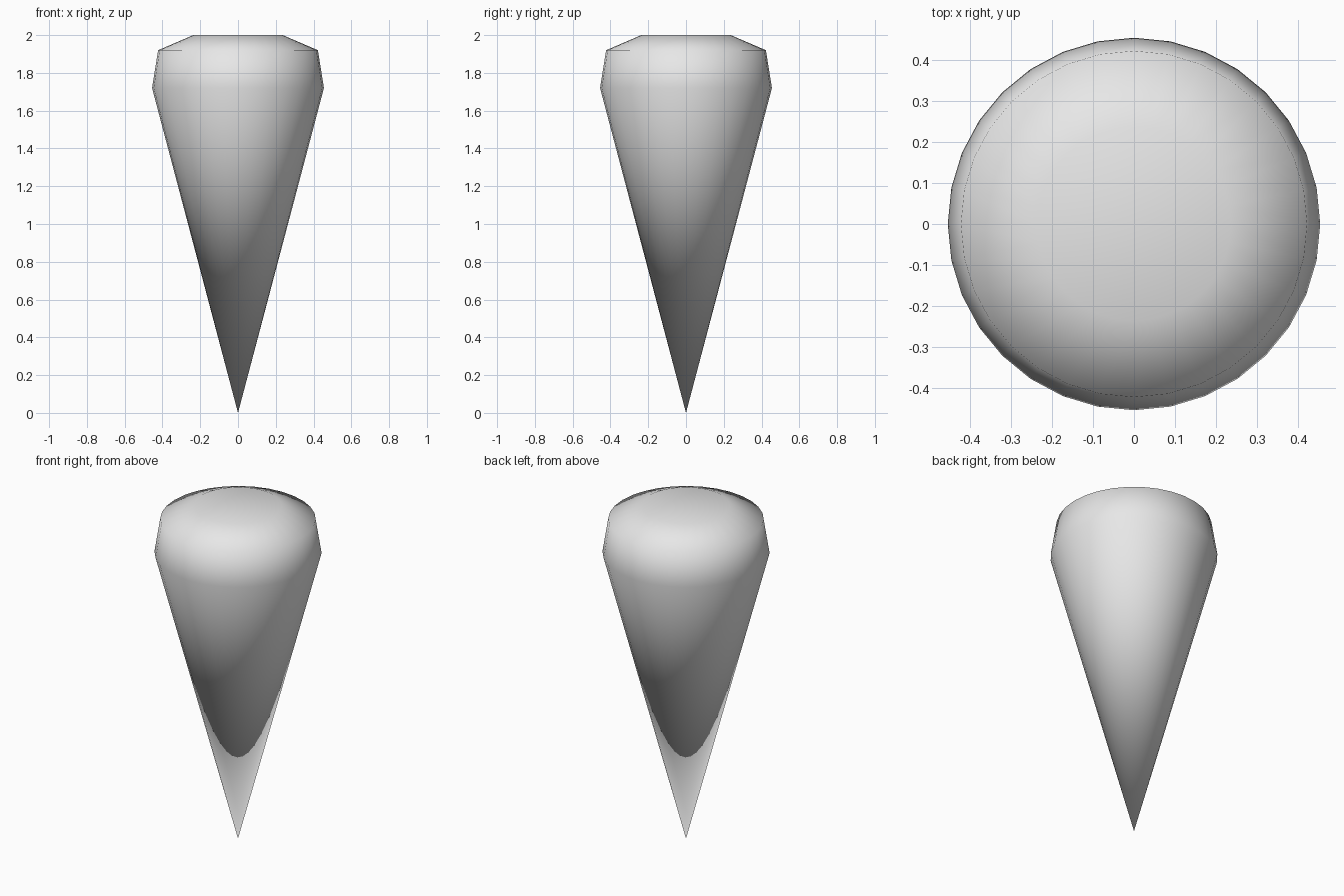
import bpy
import bmesh
import math

cube = bpy.data.objects.get("Cube")
if cube:
    bpy.data.objects.remove(cube, do_unlink=True)

SIDES = 32

# Single plain grey material
grey = bpy.data.materials.new("light_grey")
grey.use_nodes = True
colour = (0.8, 0.8, 0.8, 1.0)
grey.diffuse_color = colour
grey.node_tree.nodes["Principled BSDF"].inputs["Base Color"].default_value = colour

# Half outline as (radius, height): tip, widest ring, shoulder, top rim, centre
profile = [(0, 0), (0.455, 1.72), (0.423, 1.92), (0.237, 2.0), (0, 2.0)]

# Revolve the outline round the upright axis
bm = bmesh.new()
verts = [bm.verts.new((r, 0, z)) for r, z in profile]
edges = [bm.edges.new(pair) for pair in zip(verts, verts[1:])]
bmesh.ops.spin(bm, geom=verts + edges, cent=(0, 0, 0), axis=(0, 0, 1),
               angle=math.tau, steps=SIDES, use_merge=False)
bmesh.ops.remove_doubles(bm, verts=bm.verts[:], dist=0.0005)
bmesh.ops.recalc_face_normals(bm, faces=bm.faces[:])
for face in bm.faces:
    face.smooth = True

mesh = bpy.data.meshes.new("pointed_cone")
bm.to_mesh(mesh)
bm.free()
mesh.materials.append(grey)
cone = bpy.data.objects.new("pointed_cone", mesh)
bpy.context.collection.objects.link(cone)
